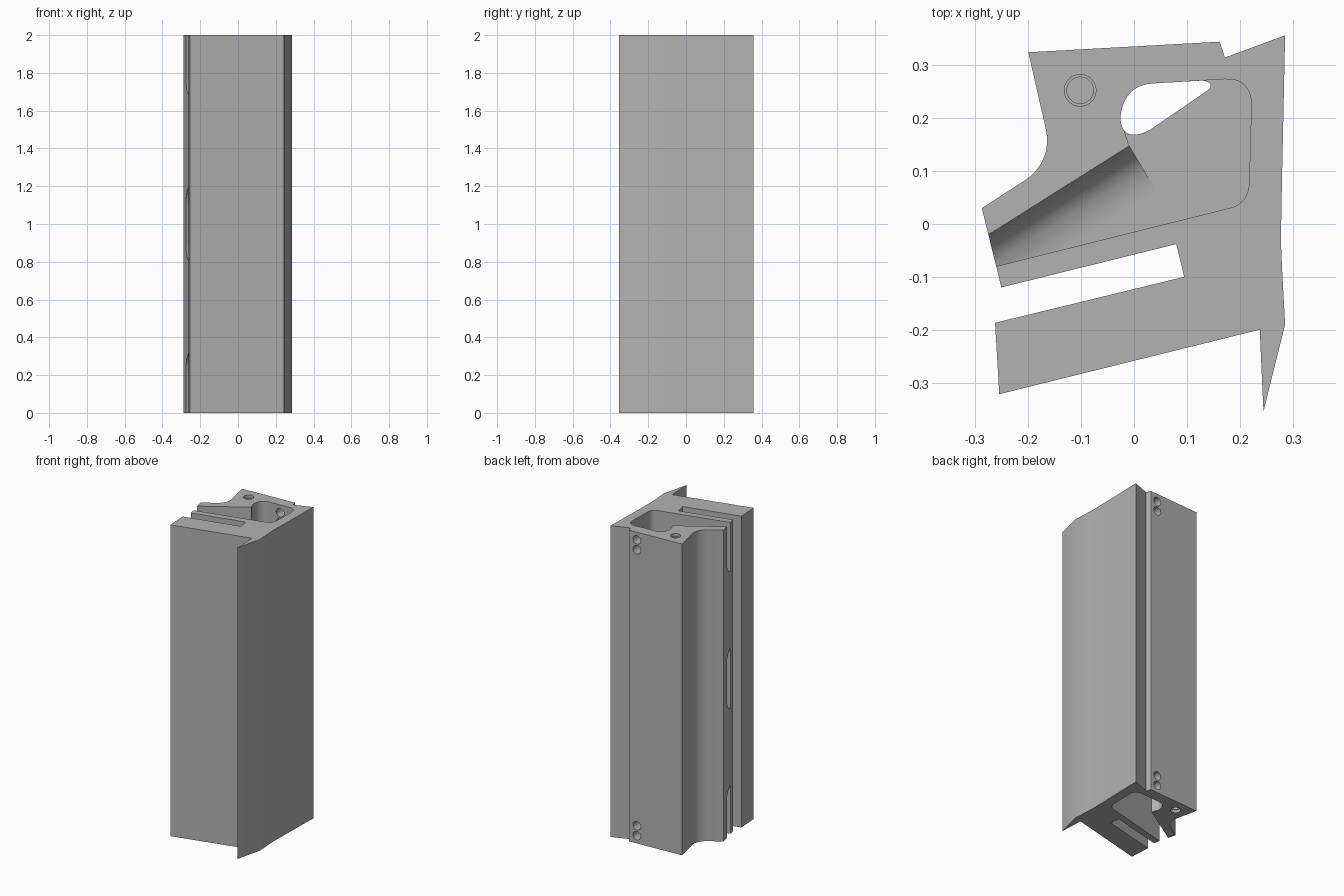
import bpy, bmesh, math
from mathutils import Vector, Matrix

if "Cube" in bpy.data.objects:
    bpy.data.objects.remove(bpy.data.objects["Cube"])

grey = bpy.data.materials.new("aluminium grey")
grey.diffuse_color = (0.45, 0.45, 0.45, 1)
grey.use_nodes = True
grey.node_tree.nodes["Principled BSDF"].inputs["Base Color"].default_value = grey.diffuse_color


def prism(name, pts, z0, z1, matrix=None):
    """Extrude a closed outline from z0 to z1."""
    bm = bmesh.new()
    face = bm.faces.new([bm.verts.new((x, y, z0)) for x, y in pts])
    out = bmesh.ops.extrude_face_region(bm, geom=[face])
    moved = [g for g in out["geom"] if isinstance(g, bmesh.types.BMVert)]
    bmesh.ops.translate(bm, verts=moved, vec=(0, 0, z1 - z0))
    if matrix:
        bm.transform(matrix)
    bmesh.ops.recalc_face_normals(bm, faces=bm.faces)
    mesh = bpy.data.meshes.new(name)
    bm.to_mesh(mesh)
    bm.free()
    obj = bpy.data.objects.new(name, mesh)
    bpy.context.collection.objects.link(obj)
    return obj


def boolean(target, tool, op="DIFFERENCE"):
    """Apply a boolean and discard the tool."""
    mod = target.modifiers.new("cut", "BOOLEAN")
    mod.operation, mod.object, mod.solver = op, tool, "EXACT"
    bpy.context.view_layer.objects.active = target
    bpy.ops.object.modifier_apply(modifier=mod.name)
    bpy.data.objects.remove(tool)


def circle(x, y, r, n=32):
    return [(x + r * math.cos(2 * math.pi * i / n), y + r * math.sin(2 * math.pi * i / n))
            for i in range(n)]


def curve(p0, p1, p2, n=8):
    """Quadratic rounding of the corner p1."""
    a, b, c = Vector(p0), Vector(p1), Vector(p2)
    return [tuple(a * (1 - t) ** 2 + b * 2 * t * (1 - t) + c * t * t)
            for t in [i / n for i in range(n + 1)]]


# Main extruded body with the long side slot and front fin
body = prism("extruded_body", [
    (-0.2, 0.325), *curve((-0.167, 0.18), (-0.155, 0.125), (-0.2, 0.087), 12),
    (-0.288, 0.03), (-0.251, -0.12), (0.08, -0.038), (0.095, -0.1),
    (-0.263, -0.187), (-0.255, -0.322), (0.238, -0.2), (0.245, -0.355),
    (0.286, -0.19), (0.28, -0.08), (0.278, -0.03), (0.28, 0.08),
    (0.286, 0.357), (0.172, 0.315), (0.162, 0.345)], 0, 2)

# Rounded back edge shared by the through bore and the pockets
shared = curve((-0.026, 0.2), (-0.02, 0.262), (0.035, 0.266), 10)

# Through bore
boolean(body, prism("bore", shared + curve((0.13, 0.2715), (0.155, 0.267), (0.138, 0.252), 6)
                    + curve((0.03, 0.178), (-0.022, 0.152), (-0.026, 0.2), 10)[:-1], -0.1, 2.1))

# Central chamber and side channel at the bottom, middle and top
chamber = (shared + curve((0.17, 0.274), (0.222, 0.277), (0.222, 0.225))
           + curve((0.218, 0.08), (0.217, 0.038), (0.18, 0.03))
           + [(0.075, 0.0035), (0.02, 0.1), (-0.01, 0.15)])
channel = [(-0.36, -0.0735), (-0.01, 0.147), (0.05, 0.15), (0.17, 0.0275), (-0.36, -0.105)]
along = Vector((0.846, 0.533, 0)).normalized()
across = Vector((along.y, -along.x, 0))
frame = Matrix((across, (0, 0, 1), along)).transposed().to_4x4()
frame.translation = Vector((-0.275, -0.02, 0))
R = 0.1
for z0, z1 in ((-0.1, 0.32), (0.8, 1.2), (1.68, 2.1)):
    low = ([(-0.002, z0), (0.5, z0)] if z0 < 0 else
           [(-0.002, z0 + R)] + curve((0, z0 + R), (0, z0), (R, z0), 10) + [(0.5, z0)])
    high = ([(0.5, z1), (-0.002, z1)] if z1 > 2 else
            [(0.5, z1)] + curve((R, z1), (0, z1), (0, z1 - R), 10) + [(-0.002, z1 - R)])
    tool = prism("channel", channel, z0 - 0.05, z1 + 0.05)
    boolean(tool, prism("rounding", low + high, -0.5, 0.8, frame), "INTERSECT")
    boolean(body, prism("chamber", chamber, z0, z1))
    boolean(body, tool)

# Blind screw holes in both ends, countersunk by a slim step
for end, inward in ((0, 1), (2, -1)):
    for r, depth in ((0.03, 0.02), (0.025, 0.15)):
        zs = sorted((end - 0.05 * inward, end + depth * inward))
        boolean(body, prism("screw_hole", circle(-0.102, 0.253, r), *zs))

# Paired holes through the back wall
turn = Matrix.Rotation(math.radians(90), 4, "X")
for z in (0.05, 0.113, 1.887, 1.95):
    boolean(body, prism("wall_hole", circle(0.11, z, 0.027), -0.4, -0.24, turn))

body.data.materials.clear()
body.data.materials.append(grey)
for p in body.data.polygons:
    p.material_index = 0
bpy.ops.object.select_all(action="DESELECT")
body.select_set(True)
bpy.context.view_layer.objects.active = body
bpy.ops.object.shade_smooth_by_angle(angle=math.radians(30))
